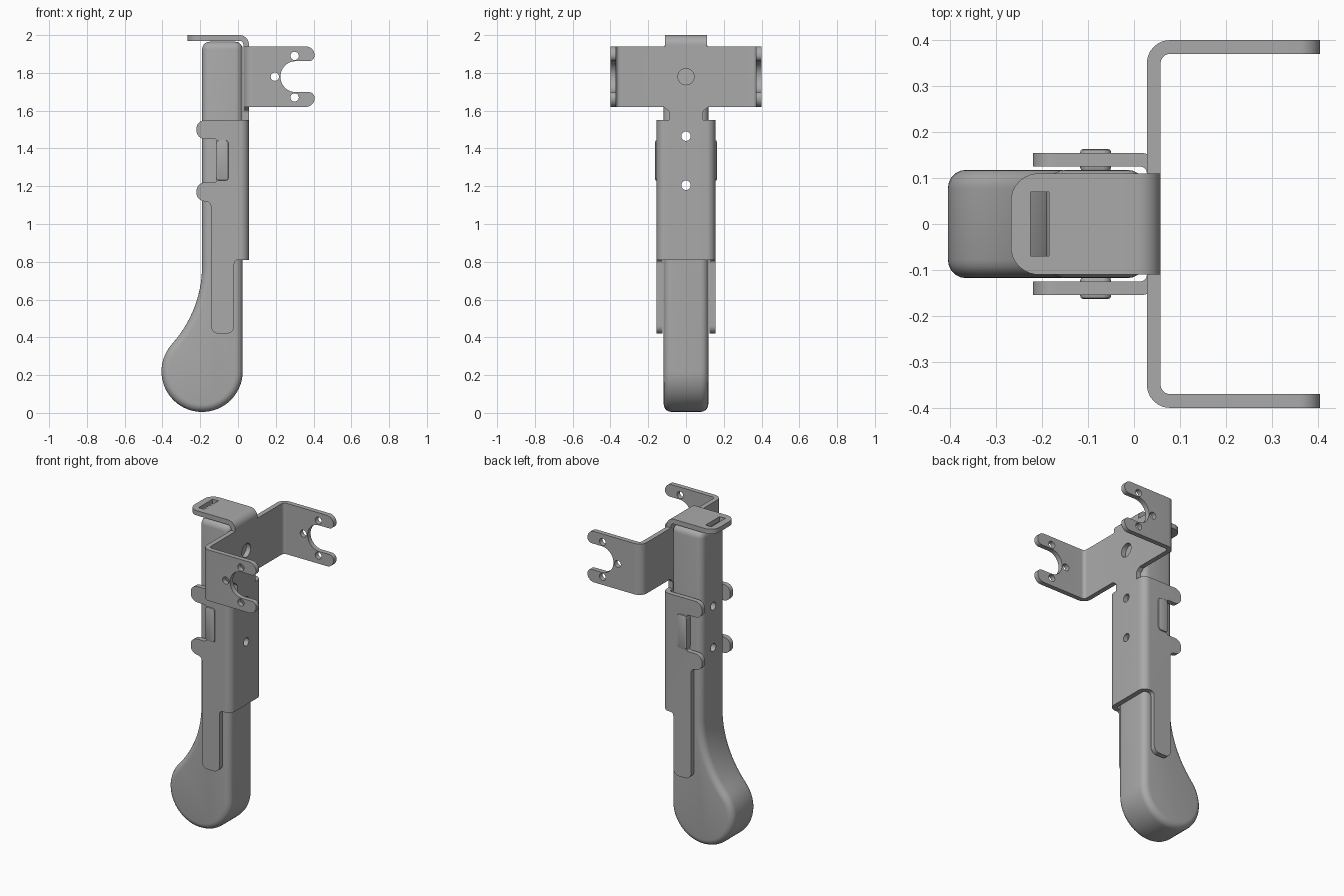
import bpy, bmesh
from math import sin, cos, tan, pi, radians
from mathutils import Vector

if "Cube" in bpy.data.objects:
    bpy.data.objects.remove(bpy.data.objects["Cube"], do_unlink=True)

metal = bpy.data.materials.new("plain grey")
metal.use_nodes = True
GREY = (0.40, 0.40, 0.40, 1)
metal.diffuse_color = GREY
metal.node_tree.nodes["Principled BSDF"].inputs["Base Color"].default_value = GREY

AXES = {"xy": lambda a, b, t: (a, b, t),
        "xz": lambda a, b, t: (a, t, b),
        "yz": lambda a, b, t: (t, a, b)}


def fillet(points, steps=8):
    """Round the corners of an outline; each point is (a, b) or (a, b, radius)."""
    out = []
    for i, p in enumerate(points):
        c = Vector(p[:2])
        if len(p) < 3:
            out.append(c)
            continue
        u = (Vector(points[i - 1][:2]) - c).normalized()
        v = (Vector(points[(i + 1) % len(points)][:2]) - c).normalized()
        half = u.angle(v) / 2
        centre = c + (u + v).normalized() * p[2] / sin(half)
        start = c + u * p[2] / tan(half) - centre
        end = c + v * p[2] / tan(half) - centre
        for k in range(steps + 1):
            f = k / steps
            out.append(centre + (start * (1 - f) + end * f).normalized() * p[2])
    return out


def arc(a, b, r, start=0, end=360, steps=24):
    full = end - start == 360
    angles = [radians(start + (end - start) * k / steps) for k in range(steps + (not full))]
    return [Vector((a + r * cos(t), b + r * sin(t))) for t in angles]


def solid(name, loops, plane, lo, hi):
    """Extrude closed outlines lying in a plane, from lo to hi along its normal."""
    bm = bmesh.new()
    for loop in loops:
        face = bm.faces.new([bm.verts.new(AXES[plane](a, b, lo)) for a, b in loop])
        geom = bmesh.ops.extrude_face_region(bm, geom=[face], use_keep_orig=True)["geom"]
        shift = Vector(AXES[plane](0, 0, hi - lo))
        bmesh.ops.translate(bm, vec=shift, verts=[g for g in geom if isinstance(g, bmesh.types.BMVert)])
    bmesh.ops.recalc_face_normals(bm, faces=bm.faces)
    mesh = bpy.data.meshes.new(name)
    bm.to_mesh(mesh)
    bm.free()
    mesh.materials.append(metal)
    obj = bpy.data.objects.new(name, mesh)
    bpy.context.collection.objects.link(obj)
    return obj


def bake(obj):
    bpy.context.view_layer.update()
    mesh = bpy.data.meshes.new_from_object(obj.evaluated_get(bpy.context.evaluated_depsgraph_get()))
    obj.modifiers.clear()
    obj.data = mesh


def combine(obj, tool, operation):
    mod = obj.modifiers.new("cut", "BOOLEAN")
    mod.operation, mod.object, mod.solver = operation, tool, "EXACT"
    bake(obj)
    bpy.data.objects.remove(tool, do_unlink=True)


def round_edges(obj, width, segments):
    mod = obj.modifiers.new("round", "BEVEL")
    mod.width, mod.segments = width, segments
    mod.limit_method, mod.angle_limit = "ANGLE", radians(40)
    mod.use_clamp_overlap = False
    bake(obj)


def channel(name, x_open, half, radius, lo, hi):
    """Folded sheet with a U section, its back against the handle."""
    t, x0, x1 = 0.03, 0.028, 0.058
    near, far = (x0, x1) if x_open < x0 else (x1, x0)
    inner = half - t
    section = [(x_open, half), (far, half, radius), (far, -half, radius), (x_open, -half),
               (x_open, -inner), (near, -inner, radius - t), (near, inner, radius - t), (x_open, inner)]
    return solid(name, [fillet(section)], "xy", lo, hi)


# Handle: straight grip running into a round knob
knob_x, knob_z, knob_r, neck_r = -0.19, 0.22, 0.215, 0.62
outline = [Vector((0.025, 1.965)), Vector((knob_x, 1.965))]
outline += arc(knob_x - neck_r, 0.78, neck_r, 0, -42, 14)
outline += arc(knob_x, knob_z, knob_r, 138, 360.01, 36)[1:]
handle = solid("handle", [outline], "xz", -0.118, 0.118)
round_edges(handle, 0.04, 5)

# Clamp: channel trimmed to its side outline with hooked tabs and a long tongue
clamp = channel("clamp", -0.3, 0.155, 0.045, 0.3, 1.55)
hook = 0.045
side = fillet([(0.1, 1.6), (-0.1, 1.6), (-0.1, 1.55), (-0.22, 1.55, hook), (-0.22, 1.45, hook),
               (-0.115, 1.45, 0.01), (-0.115, 1.22, 0.01), (-0.22, 1.22, hook), (-0.22, 1.12, hook),
               (-0.143, 1.12, 0.03), (-0.143, 0.42, 0.04), (-0.02, 0.42, 0.04),
               (-0.02, 0.81, 0.02), (0.1, 0.81)])
combine(clamp, solid("side_trim", [side], "xz", -0.3, 0.3), "INTERSECT")

# Two bolt holes through clamp and handle
for part in (clamp, handle):
    bolts = [arc(0, z, 0.025) for z in (1.205, 1.465)]
    combine(part, solid("bolt_cutter", bolts, "yz", -0.4, 0.2), "DIFFERENCE")

# Raised pads in the notches of the clamp sides
for side_name, s in (("left", 1), ("right", -1)):
    pad_shape = fillet([(-0.117, 1.23, 0.018), (-0.05, 1.23, 0.018),
                        (-0.05, 1.443, 0.018), (-0.117, 1.443, 0.018)])
    pad = solid(side_name + "_pad", [pad_shape], "xz", *sorted((0.116 * s, 0.163 * s)))
    round_edges(pad, 0.006, 2)

# Fork bracket: wide channel with forked arm ends
bracket = channel("fork_bracket", 0.45, 0.4, 0.05, 1.62, 1.94)
tip, lip = 0.045, 0.03
fork = fillet([(0, 1.6), (0.3, 1.6), (0.3, 1.62), (0.405, 1.62, tip), (0.405, 1.698, lip),
               (0.225, 1.698, 0.08), (0.225, 1.862, 0.08), (0.405, 1.862, lip),
               (0.405, 1.94, tip), (0.3, 1.94), (0.3, 2), (0, 2)])
combine(bracket, solid("fork_trim", [fork], "xz", -0.5, 0.5), "INTERSECT")
pins = [arc(x, z, 0.022) for x, z in ((0.3, 1.89), (0.3, 1.67), (0.195, 1.78))]
combine(bracket, solid("pin_cutter", pins, "xz", -0.5, 0.5), "DIFFERENCE")
combine(bracket, solid("centre_cutter", [arc(0, 1.78, 0.043)], "yz", 0, 0.1), "DIFFERENCE")

# Neck joining clamp and bracket
neck = fillet([(-0.09, 1.55), (0.09, 1.55), (0.09, 1.597, 0.02), (0.118, 1.62),
               (-0.118, 1.62), (-0.09, 1.597, 0.02)])
solid("neck", [neck], "yz", 0.028, 0.058)

# Top tab: bent over the handle end, rounded corners and a strap slot
bend = fillet([(0.058, 1.94), (0.058, 2, 0.05), (-0.27, 2), (-0.27, 1.97),
               (0.028, 1.97, 0.02), (0.028, 1.94)])
top_tab = solid("top_tab", [bend], "xz", -0.11, 0.11)
plan = fillet([(0.1, 0.11), (-0.268, 0.11, 0.06), (-0.268, -0.11, 0.06), (0.1, -0.11)])
combine(top_tab, solid("tab_trim", [plan], "xy", 1.9, 2.1), "INTERSECT")
slot = [(-0.225, -0.07), (-0.185, -0.07), (-0.185, 0.07), (-0.225, 0.07)]
combine(top_tab, solid("slot_cutter", [slot], "xy", 1.9, 2.1), "DIFFERENCE")

# Smooth curved faces, keep folds and cut edges crisp
bpy.ops.object.select_all(action="DESELECT")
for obj in bpy.context.collection.objects:
    if obj.type == "MESH":
        obj.select_set(True)
        bpy.context.view_layer.objects.active = obj
bpy.ops.object.shade_smooth_by_angle(angle=radians(35))
